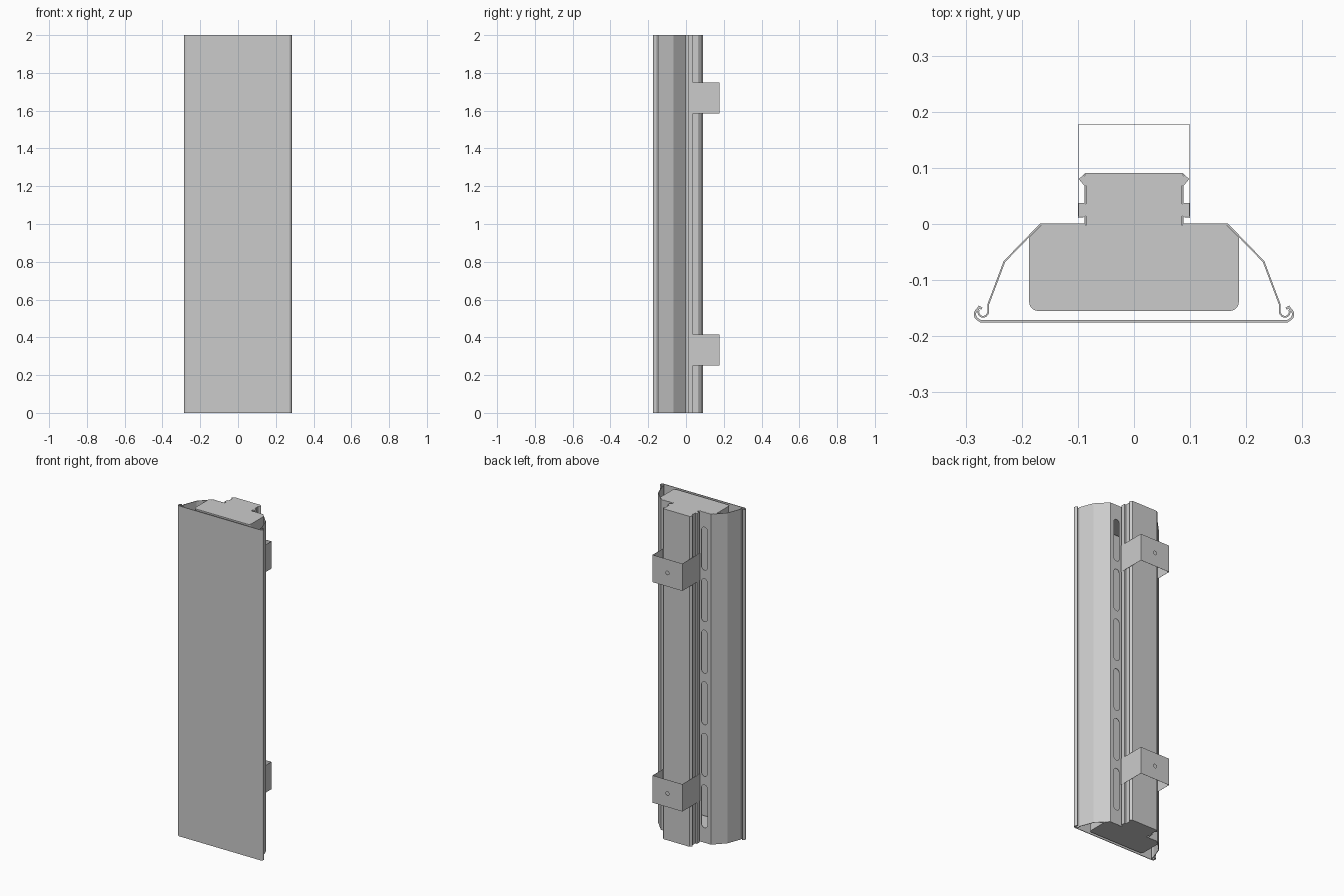
import bpy, bmesh, math
from mathutils import Vector

if "Cube" in bpy.data.objects:
    bpy.data.objects.remove(bpy.data.objects["Cube"])

H = 2.0


def mirrored(half):
    """Extend a right-hand path across x = 0."""
    return half + [(-x, y) for x, y in reversed(half)]


def prism(bm, outline, z0, z1):
    """Closed outline in xy extruded along z."""
    lo = [bm.verts.new((x, y, z0)) for x, y in outline]
    hi = [bm.verts.new((x, y, z1)) for x, y in outline]
    n = len(outline)
    bm.faces.new(lo[::-1])
    bm.faces.new(hi)
    for i in range(n):
        j = (i + 1) % n
        bm.faces.new((lo[i], lo[j], hi[j], hi[i]))


def finish(bm, name):
    bmesh.ops.recalc_face_normals(bm, faces=bm.faces[:])
    mesh = bpy.data.meshes.new(name)
    bm.to_mesh(mesh)
    bm.free()
    ob = bpy.data.objects.new(name, mesh)
    bpy.context.collection.objects.link(ob)
    return ob


def solid(name, outline, z0, z1):
    bm = bmesh.new()
    prism(bm, outline, z0, z1)
    return finish(bm, name)


def sheet(name, path, t, z0=0.0, z1=H):
    """Bent sheet metal: open path thickened with mitred corners."""
    p = [Vector(c) for c in path]
    left, right = [], []
    for i, c in enumerate(p):
        d1 = (c - p[i - 1]).normalized() if i else (p[1] - c).normalized()
        d2 = (p[i + 1] - c).normalized() if i < len(p) - 1 else d1
        n1, n2 = Vector((-d1.y, d1.x)), Vector((-d2.y, d2.x))
        m = (n1 + n2).normalized()
        off = m * (t / 2 / max(m.dot(n1), 0.4))
        left.append(tuple(c + off))
        right.append(tuple(c - off))
    bm = bmesh.new()
    n = len(p)
    rows = [[bm.verts.new((x, y, z)) for x, y in side]
            for z in (z0, z1) for side in (left, right)]
    l0, r0, l1, r1 = rows
    for i in range(n - 1):
        for a, b in ((l0, l1), (r1, r0), (l1, r1), (r0, l0)):
            bm.faces.new((a[i], a[i + 1], b[i + 1], b[i]))
    for i in (0, n - 1):
        bm.faces.new((l0[i], r0[i], r1[i], l1[i]))
    return finish(bm, name)


def cut(ob, cutter):
    cutter.hide_render = True
    cutter.hide_set(True)
    mod = ob.modifiers.new("holes", 'BOOLEAN')
    mod.object = cutter
    mod.solver = 'EXACT'


def arc(cx, cy, r, a0, a1, n):
    return [(cx + r * math.cos(math.radians(a0 + (a1 - a0) * i / n)),
             cy + r * math.sin(math.radians(a0 + (a1 - a0) * i / n)))
            for i in range(n + 1)]


# front panel with curled long edges
curl = [(0.271, -0.151), (0.276, -0.148)] + arc(0.273, -0.161, 0.0105, 60, -50, 5) + [(0.273, -0.1735)]
sheet("front_panel", mirrored(curl), 0.004)

# rear channel with a clip rail and a flared rim on each side
neck = [(0.087, 0.0), (0.087, 0.014), (0.098, 0.014), (0.098, 0.036), (0.087, 0.036),
        (0.087, 0.068), (0.097, 0.080), (0.086, 0.090)]
sheet("rear_channel", mirrored(neck), 0.002)

# side casings, hooked into the panel curls, with a row of air slots
side = [(0.086, -0.001), (0.167, -0.001), (0.231, -0.067), (0.260, -0.144), (0.260, -0.158)]
side += arc(0.269, -0.157, 0.0085, 205, 390, 7)
SLOT_W, SLOT_L, PITCH, FIRST = 0.038, 0.26, 0.312, 0.09
for s, label in ((1, "right"), (-1, "left")):
    casing = sheet("side_casing_" + label, [(s * x, y) for x, y in side], 0.003)
    bm = bmesh.new()
    r = SLOT_W / 2
    for i in range(6):
        z0 = FIRST + i * PITCH
        shape = arc(s * 0.124, z0 + SLOT_L - r, r, 0, 180, 8) + arc(s * 0.124, z0 + r, r, 180, 360, 8)
        a = [bm.verts.new((x, -0.02, z)) for x, z in shape]
        b = [bm.verts.new((x, 0.01, z)) for x, z in shape]
        bm.faces.new(a)
        bm.faces.new(b[::-1])
        for k in range(len(a)):
            j = (k + 1) % len(a)
            bm.faces.new((a[k], b[k], b[j], a[j]))
    cut(casing, finish(bm, "slot_cutter_" + label))

# T-shaped blocks closing the two ends
inner = [(x - 0.0012, y - (0.001 if y > 0.085 else 0)) for x, y in neck[::-1]]
inner[-1] = (0.0858, -0.003)
cap = inner + [(0.166, -0.003), (0.187, -0.0245)] + arc(0.170, -0.138, 0.017, 0, -90, 5)
for label, z in (("bottom", 0.0), ("top", H - 0.075)):
    solid("end_block_" + label, mirrored(cap), z, z + 0.075)

# U-shaped wall brackets with a screw hole
for label, z in (("lower", 0.25), ("upper", 1.585)):
    path = mirrored([(0.090, 0.011), (0.0995, 0.011), (0.0995, 0.177)])
    bracket = sheet("wall_bracket_" + label, path, 0.001, z, z + 0.165)
    bpy.ops.mesh.primitive_cylinder_add(vertices=16, radius=0.011, depth=0.04,
                                        location=(0, 0.177, z + 0.0825), rotation=(math.pi / 2, 0, 0))
    drill = bpy.context.object
    drill.name = "screw_hole_cutter_" + label
    cut(bracket, drill)
